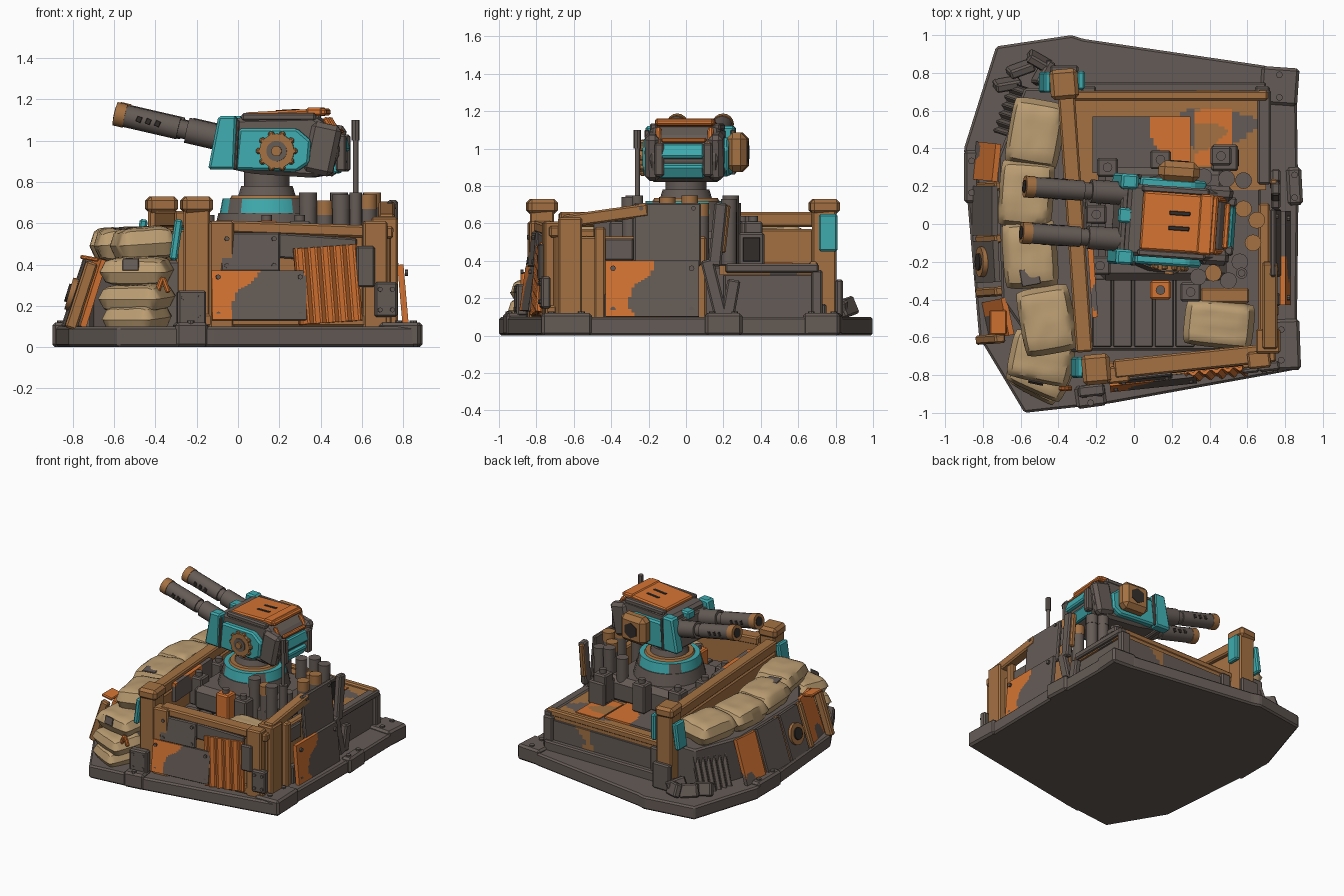
import bpy, bmesh, math
from mathutils import Matrix, Vector, Euler, noise

cube = bpy.data.objects.get("Cube")
if cube:
    bpy.data.objects.remove(cube)


def material(name, r, g, b):
    m = bpy.data.materials.new(name)
    m.use_nodes = True
    m.diffuse_color = (r, g, b, 1)
    m.node_tree.nodes["Principled BSDF"].inputs["Base Color"].default_value = (r, g, b, 1)
    return m


steel = material("dark steel", .13, .105, .092)
wood = material("brown wood", .37, .165, .055)
orange = material("orange paint", .66, .175, .032)
teal = material("teal paint", .05, .41, .43)
canvas = material("beige canvas", .5, .34, .17)
black = material("near black", .03, .025, .022)

frame = Matrix()


def set_frame(x=0, y=0, z=0, turn=0):
    global frame
    frame = Matrix.Translation((x, y, z)) @ Matrix.Rotation(math.radians(turn), 4, "Z")


def finish(bm, name, mats, loc=(0, 0, 0), rot=(0, 0, 0), smooth=False):
    bmesh.ops.recalc_face_normals(bm, faces=bm.faces)
    me = bpy.data.meshes.new(name)
    bm.to_mesh(me)
    bm.free()
    turn = Euler([math.radians(a) for a in rot]).to_matrix().to_4x4()
    me.transform(frame @ Matrix.Translation(loc) @ turn)
    for m in mats:
        me.materials.append(m)
    if smooth:
        me.shade_smooth()
        me.set_sharp_from_angle(angle=.7)
    ob = bpy.data.objects.new(name, me)
    bpy.context.collection.objects.link(ob)
    return ob


def box(name, loc, size, mat, rot=(0, 0, 0), bevel=.01):
    bm = bmesh.new()
    bmesh.ops.create_cube(bm, size=1)
    bmesh.ops.scale(bm, vec=size, verts=bm.verts)
    width = min(bevel, min(size) * .3)
    bmesh.ops.bevel(bm, geom=bm.edges[:], offset=width, segments=1, affect="EDGES")
    return finish(bm, name, [mat], loc, rot)


def mottled(name, loc, size, mats, rot=(0, 0, 0), scale=4, bias=0, slope=0, cuts=28):
    """Plate whose paint has flaked off in patches; slope sends the second colour to +x."""
    bm = bmesh.new()
    bmesh.ops.create_cube(bm, size=1)
    bmesh.ops.subdivide_edges(bm, edges=bm.edges[:], cuts=cuts, use_grid_fill=True)
    bmesh.ops.scale(bm, vec=size, verts=bm.verts)
    for f in bm.faces:
        c = f.calc_center_median()
        wear = noise.noise((c + Vector(loc)) * scale) + slope * c.x / size[0]
        f.material_index = int(wear > bias)
    return finish(bm, name, mats, loc, rot)


def rod(name, a, b, radius, mat, tip=None, sides=16):
    a, b = Vector(a), Vector(b)
    bm = bmesh.new()
    bmesh.ops.create_cone(bm, cap_ends=True, segments=sides, radius1=radius,
                          radius2=radius if tip is None else tip, depth=(b - a).length)
    bm.transform(Matrix.Translation((a + b) / 2) @ (b - a).to_track_quat("Z", "Y").to_matrix().to_4x4())
    return finish(bm, name, [mat], smooth=sides > 8)


def prism(name, points, depth, mat, axis="Z", loc=(0, 0, 0), rot=(0, 0, 0), bevel=.012):
    """Extrude an outline along Z, or an x-z outline along Y."""
    bm = bmesh.new()
    lift = (lambda p: (p[0], p[1], 0)) if axis == "Z" else (lambda p: (p[0], -depth / 2, p[1]))
    face = bm.faces.new([bm.verts.new(lift(p)) for p in points])
    moved = bmesh.ops.extrude_face_region(bm, geom=[face])["geom"]
    shift = (0, 0, depth) if axis == "Z" else (0, depth, 0)
    bmesh.ops.translate(bm, vec=shift, verts=[v for v in moved if isinstance(v, bmesh.types.BMVert)])
    if bevel:
        bmesh.ops.bevel(bm, geom=bm.edges[:], offset=bevel, segments=1, affect="EDGES")
    return finish(bm, name, [mat], loc, rot)


def bag(name, loc, size, rot=(0, 0, 0)):
    bm = bmesh.new()
    bmesh.ops.create_cube(bm, size=2)
    bmesh.ops.subdivide_edges(bm, edges=bm.edges[:], cuts=11, use_grid_fill=True)
    for v in bm.verts:
        x, y, z = v.co
        puff = max(0, (1 - x ** 6) * (1 - y ** 6)) ** .5
        wobble = 1 + .12 * noise.noise(Vector((x, y, z)) * 2 + Vector(loc) * 9)
        v.co = (x * (1 - .07 * y ** 4), y * (1 - .07 * x ** 4), z * puff * wobble)
    bmesh.ops.remove_doubles(bm, verts=bm.verts, dist=.001)
    bmesh.ops.scale(bm, vec=Vector(size) / 2, verts=bm.verts)
    return finish(bm, name, [canvas], loc, rot, True)


def corrugated(name, loc, width, height, mat, rot=(0, 0, 0), waves=5):
    n = waves * 6
    wave = [(width * (i / n - .5), .011 * math.sin(math.tau * i * waves / n)) for i in range(n + 1)]
    back = [(x, y + .02) for x, y in reversed(wave)]
    return prism(name, wave + back, height, mat, "Z", loc, rot, 0)


def bolts(name, x, z, w, h, y, radius=.012):
    for i in (-1, 1):
        for j in (-1, 1):
            px, pz = x + i * w / 2, z + j * h / 2
            rod(name, (px, y, pz), (px, y - .015, pz), radius, steel, sides=8)


# Ground slab with reinforced corners
outline = [(-.58, -1), (-.13, -.95), (.7, -.8), (.86, -.77), (.87, .1), (.86, .8), (.68, .84),
           (-.27, .98), (-.33, 1), (-.73, .94), (-.9, .4), (-.88, .1), (-.82, -.6)]
prism("ground_slab", outline, .1, steel)
for x, y, w, d, t in [(.78, -.64, .2, .27, 2), (.77, .73, .2, .2, -4), (.85, .2, .08, .2, 3),
                      (-.23, -.91, .16, .12, 8), (-.86, .25, .08, .28, 0)]:
    box("slab_corner_pad", (x, y, .06), (w, d, .12), steel, (0, 0, t), .015)
    for s in (-1, 1):
        rod("pad_bolt", (x, y + s * d * .3, .11), (x, y + s * d * .3, .13), .018, steel, sides=8)

# Inner floor and rear deck
box("inner_floor", (.2, -.22, .23), (.94, .9, .28), steel)
for i in range(5):
    box("floor_plank", (-.17 + i * .11, -.47, .38), (.1, .36, .02), steel, bevel=.005)
box("rear_box", (.19, .45, .21), (1, .5, .24), steel)
mottled("rear_wall_plate", (.19, .7, .22), (.9, .02, .2), [steel, wood], scale=5, bias=.42)
mottled("rear_deck", (.19, .44, .35), (1.02, .52, .05), [wood, steel], scale=3, bias=.32)
mottled("rear_hatch", (.04, .42, .38), (.52, .3, .02), [steel, orange], bias=.12, slope=1)
mottled("deck_patch", (.42, .46, .378), (.2, .3, .008), [wood, orange], scale=6, bias=.15, cuts=18)
box("rear_rail", (.19, .68, .37), (1.04, .05, .05), wood)
box("deck_side_rail", (.69, .46, .36), (.07, .5, .05), steel)
box("rear_skirt", (.2, .72, .13), (1, .06, .08), steel)
for x in (-.24, .68):
    box("rear_post", (x, .7, .22), (.08, .06, .26), steel)

# Front wall
set_frame(.27, -.72, 0, 6)
box("front_wall", (0, 0, .33), (.94, .07, .48), wood)
box("front_top_rail", (.05, -.01, .57), (.86, .1, .06), wood, (0, 2, 0))
box("front_bottom_rail", (0, -.05, .13), (.94, .06, .06), wood)
for x in (-.36, .39):
    box("front_stud", (x, -.04, .35), (.12, .09, .52), wood)
box("front_upper_plate", (-.22, -.07, .46), (.29, .025, .19), steel, (-5, 0, 0))
bolts("plate_bolt", -.22, .46, .23, .13, -.08)
mottled("front_lower_plate", (-.18, -.1, .25), (.46, .025, .24), [orange, steel], (-8, 0, 0), bias=-.08, slope=2)
bolts("plate_bolt", -.18, .25, .4, .18, -.11)
box("front_back_plate", (.1, -.05, .48), (.4, .025, .12), steel, (0, 4, 0))
corrugated("front_corrugated_sheet", (.17, -.11, .12), .31, .37, orange, (-5, -4, 0))
box("front_small_plate", (.34, -.09, .39), (.09, .03, .2), steel)
box("front_corner_plate", (.44, -.08, .23), (.11, .05, .17), steel)
bolts("plate_bolt", .44, .23, .06, .1, -.1)
box("front_post_foot", (-.51, -.11, .19), (.14, .06, .17), steel)
bolts("plate_bolt", -.51, .19, .08, .1, -.13)

# Tall posts on the left side, with teal shields
set_frame()
for x, y in ((-.2, -.77), (-.37, .74)):
    box("tall_post", (x, y, .4), (.13, .13, .6), wood)
    box("post_cap", (x, y, .69), (.15, .16, .08), wood, (0, 0, 5), .02)
    box("post_shield", (x - .1, y + .01, .52), (.04, .11, .2), teal, (0, 8, 0))
box("post_shield", (-.28, .76, .55), (.04, .1, .2), teal)
box("post_foot", (-.37, .82, .2), (.15, .04, .2), steel)

# Left wall and rail
set_frame(-.31, 0, 0, -86)
box("left_wall", (0, 0, .33), (1.36, .07, .48), wood)
box("left_top_rail", (0, 0, .62), (1.36, .09, .08), wood)
mottled("left_inner_plate", (.25, .07, .57), (.5, .03, .14), [orange, steel], scale=5)
box("left_inner_crate", (-.1, .1, .48), (.16, .08, .16), steel)

# Right wall: long x runs along the wall, outside is local -y
set_frame(.71, 0, 0, 90)
box("right_wall", (-.27, .02, .31), (.76, .06, .44), wood)
box("right_corner_post", (-.62, 0, .36), (.13, .13, .54), wood)
box("right_top_beam", (-.43, -.01, .64), (.46, .08, .07), wood, (0, -8, 0))
box("right_mid_post", (-.46, -.03, .33), (.06, .05, .5), wood)
box("right_recess", (-.36, -.02, .46), (.16, .03, .12), steel)
box("right_upper_plate", (-.1, -.04, .54), (.36, .03, .34), steel, (-5, 0, 0))
bolts("plate_bolt", -.1, .56, .28, .24, -.04)
mottled("right_lower_plate", (-.18, -.09, .25), (.5, .03, .3), [orange, steel], (-5, 0, 0), bias=.02, slope=2)
bolts("plate_bolt", -.18, .25, .42, .22, -.1, .015)
for x, z, h, tilt in ((.15, .25, .32, -14), (.24, .2, .2, 10), (.17, .54, .34, 6), (-.4, .16, .14, 0)):
    box("right_brace", (x, -.04, z), (.07, .05, h), steel, (0, tilt, 0))
box("right_brace_strip", (.21, -.03, .57), (.03, .04, .26), wood, (0, 6, 0))
box("open_crate", (.35, .23, .46), (.14, .14, .18), steel)
box("crate_recess", (.35, .158, .46), (.09, .009, .13), black)

# Left outer bank of scrap panels holding the sandbags
set_frame()
prism("bag_bank", [(-.72, .35), (-.58, .72), (-.35, .72), (-.28, -.68), (-.52, -.66), (-.7, -.4)], .42, steel)
set_frame(-.78, 0, 0, -90)
lean = -18
corrugated("bank_corrugated_sheet", (-.62, .08, .08), .28, .32, steel, (lean, 0, -18), 6)
for x, y, turn, w, mat in ((-.33, 0, -6, .2, orange), (-.07, -.01, 0, .26, steel),
                           (.2, 0, 3, .22, steel), (.5, .06, 12, .2, orange)):
    mottled("bank_panel", (x, y, .26), (w, .03, .34), [mat, steel], (lean, 0, turn), bias=.35, cuts=20)
for x in (-.2, .08, .36, .61):
    box("bank_stake", (x, .02, .25), (.05, .06, .34), wood, (lean, 0, 4))
rod("bank_ring", (.2, -.04, .26), (.2, .03, .24), .08, wood)
rod("bank_ring_hub", (.2, -.05, .265), (.2, .03, .24), .045, black)

# Sandbags
set_frame()
for x, y, t in ((-.46, -.51, 10), (-.55, -.16, 4), (-.57, .16, -4), (-.52, .48, -10)):
    bag("top_sandbag", (x, y, .5), (.29, .36, .16), (0, -4, t))
for y, z, w, t in ((-.79, .14, .28, -28), (-.77, .24, .33, -24), (-.71, .37, .34, -12)):
    bag("front_sandbag", (-.49, y, z), (w, .26, .13), (4, 0, t))
bag("floor_sandbag", (.45, -.53, .45), (.37, .25, .16), (0, 0, -6))
box("bag_patch", (-.55, -.28, .575), (.1, .09, .009), steel, (0, 0, 10))
box("bag_patch", (-.52, -.84, .4), (.08, .009, .06), steel, (-10, 0, -12))
for x, t in ((-.38, 20), (-.35, -20)):
    box("bag_tie", (x, -.87, .3), (.025, .03, .08), orange, (0, t, 0))
for x, y, t in ((-.6, .82, 20), (-.5, .86, -30), (-.48, .8, 60), (-.67, .74, 10)):
    box("scrap_piece", (x, y, .15), (.14, .05, .1), steel, (20, 10, t))
box("scrap_plate", (-.72, -.52, .43), (.09, .13, .02), orange, (0, 10, 0))

# Turret base, ring and neck
box("turret_base", (.15, 0, .46), (.68, .6, .2), steel, bevel=.04)
set_frame(.14, 0)
rod("ring_foot", (0, 0, .54), (0, 0, .65), .26, steel, .235, 24)
ring = rod("turret_ring", (0, 0, .64), (0, 0, .72), .23, teal, .215, 32)
ring.data.materials.append(steel)
for f in ring.data.polygons:
    f.material_index = int(.62 < abs(f.normal.x) < .8)
rod("ring_collar", (0, 0, .7), (0, 0, .735), .19, wood, .17, 24)
rod("neck_flange", (0, 0, .73), (0, 0, .78), .14, steel, .125)
rod("turret_neck", (0, 0, .77), (0, 0, .87), .11, steel)

# Canisters, crates and antenna round the ring
set_frame()
for x, y, top, mat in ((.37, .25, .7, steel), (.49, .24, .74, steel), (.58, .23, .72, steel),
                       (.42, -.26, .7, wood), (.5, -.3, .73, steel), (.56, -.2, .66, steel),
                       (.58, .08, .7, wood), (.63, -.1, .73, wood), (.65, .02, .74, wood), (.34, -.28, .74, steel)):
    rod("canister", (x, y, .38), (x, y, top), .042, steel)
    rod("canister_lid", (x, y, top - .06), (x, y, top + .01), .044, mat)
for x, y, mat in ((.14, .34, steel), (-.14, .3, steel), (.46, .36, steel), (-.18, -.22, steel),
                  (.14, -.35, orange), (.3, -.36, steel), (-.2, .05, steel)):
    box("small_crate", (x, y, .5), (.11, .1, .22), mat)
    rod("crate_knob", (x, y, .6), (x, y, .64), .025, steel)
box("low_wood_crate", (.48, -.38, .42), (.26, .08, .12), wood)
rod("antenna_base", (.57, -.26, .38), (.57, -.26, .75), .03, steel)
rod("antenna_mast", (.57, -.26, .74), (.57, -.26, 1.02), .013, steel)
rod("antenna_tip", (.57, -.26, 1), (.57, -.26, 1.1), .02, steel, sides=8)

# Turret head: barrels point to local -x
set_frame(.18, .01, 0, -4)
body = [(-.24, .87), (-.22, 1.11), (.2, 1.12), (.29, 1.06), (.33, .95), (.29, .86), (.2, .82), (-.1, .84)]
prism("head_body", body, .38, steel, "Y", bevel=.02)
visor = [(-.31, .86), (-.26, 1.12), (-.17, 1.12), (-.18, .86)]
cheek = [(-.18, .86), (-.16, 1.06), (.12, 1.06), (.19, 1), (.18, .89), (.12, .85)]
for s in (-1, 1):
    prism("head_visor", visor, .08, teal, "Y", (0, s * .2, 0))
    prism("head_cheek", cheek, .06, teal, "Y", (0, s * .2, 0))
    box("cheek_strip", (-.17, s * .23, .98), (.015, .025, .24), steel, (0, 3, 0))
    box("head_side_frame", (.24, s * .17, .96), (.15, .08, .25), steel, (0, 12, 0), .03)
    box("rear_side_strip", (.28, s * .14, 1.06), (.03, .03, .12), orange, (0, -30, 0))
    box("top_side_rim", (.03, s * .17, 1.115), (.36, .04, .04), steel)
    box("rear_clamp", (.33, s * .13, .94), (.05, .05, .18), steel)
box("head_front", (-.25, 0, .97), (.05, .38, .2), steel, (0, 12, 0))
box("front_teal_brow", (-.22, .02, 1.08), (.09, .08, .06), teal)
box("top_plate", (.06, 0, 1.13), (.4, .31, .035), orange, (0, -3, 0))
for y in (-.03, .05):
    box("top_slot", (.06, y, 1.147), (.11, .022, .009), black, (0, -3, 0))
box("top_rear_bar", (.2, 0, 1.14), (.08, .32, .04), orange)
for z, x, t in ((.985, .328, -16), (.88, .31, 30)):
    box("rear_teal_strip", (x, -.01, z), (.04, .24, .08), teal, (0, t, 0))
box("rear_orange_strip", (.31, 0, 1.045), (.03, .24, .025), orange)
box("side_housing", (.04, .27, .98), (.22, .11, .21), wood, bevel=.04)
rod("housing_socket", (.04, .3, .98), (.04, .329, .98), .06, black, sides=6)

# Side hand wheel
hub = Vector((.025, 0, .95))
rod("wheel_rim", hub - Vector((0, .22, 0)), hub - Vector((0, .255, 0)), .085, wood)
for i in range(10):
    a = math.tau * i / 10
    spoke = Vector((math.cos(a) * .085, -.24, math.sin(a) * .085))
    box("wheel_tooth", hub + spoke, (.03, .03, .03), wood, (0, -math.degrees(a), 0))
for name, out, r, mat in (("wheel_disc", .262, .05, steel), ("wheel_hub", .275, .025, wood)):
    rod(name, hub - Vector((0, .24, 0)), hub - Vector((0, out, 0)), r, mat)

# Twin barrels, each a row of sleeves along a raised line
for y in (-.11, .135):
    at = lambda x, side=0: (x, y + side, 1 - (x + .2) * .23)
    for name, a, b, r, mat in (("barrel_root", -.1, -.42, .062, steel), ("barrel_core", -.4, -.5, .045, steel),
                               ("barrel_sleeve", -.46, -.74, .054, steel), ("muzzle", -.72, -.77, .058, wood),
                               ("bore", -.76, -.773, .035, black)):
        rod(name, at(a), at(b), r, mat)
    for i in range(3):
        for s in (-1, 1):
            box("barrel_vent", at(-.56 - i * .045, s * .052), (.025, .008, .03), black, (0, 25, 0))
